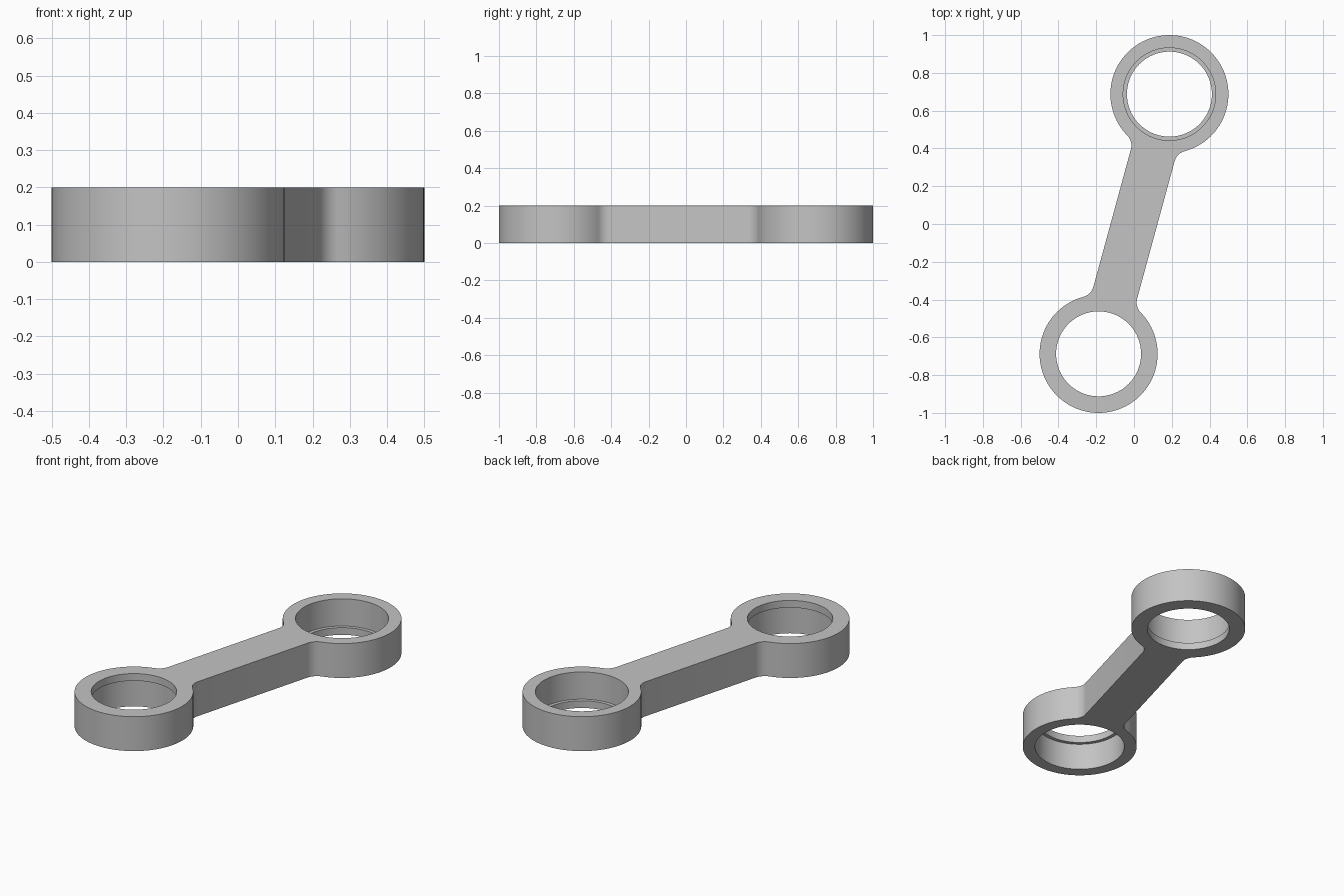
import bpy
import bmesh
from math import sin, cos, tau, atan2, sqrt
from mathutils import Vector, Matrix

cube = bpy.data.objects.get("Cube")
if cube:
    bpy.data.objects.remove(cube, do_unlink=True)

HEIGHT = 0.2
RING_R = 0.3125        # outer radius of each end ring
BORE_R = 0.245         # bearing seat
LIP_R = 0.225          # retaining lip
LIP_H = 0.042
ARM_HALF = 0.12        # half the arm width
FILLET = 0.075
END = Vector((0.1875, 0.6875, 0))
REACH = END.length
TURN = Matrix.Rotation(atan2(END.y, END.x), 4, "Z")

metal = bpy.data.materials.new("light_grey_metal")
metal.use_nodes = True
grey = (0.55, 0.55, 0.55, 1)
metal.diffuse_color = grey
metal.node_tree.nodes["Principled BSDF"].inputs["Base Color"].default_value = grey


def make_object(name, bm):
    bmesh.ops.recalc_face_normals(bm, faces=bm.faces)
    mesh = bpy.data.meshes.new(name)
    bm.to_mesh(mesh)
    bm.free()
    mesh.materials.append(metal)
    obj = bpy.data.objects.new(name, mesh)
    bpy.context.collection.objects.link(obj)
    return obj


def arc(cx, cy, r, start, stop, steps):
    angles = [start + (stop - start) * i / steps for i in range(steps + 1)]
    return [Vector((cx + r * cos(a), cy + r * sin(a), 0)) for a in angles]


def link_outline():
    """Half the outline along the local x axis, repeated by a half turn."""
    fy = ARM_HALF + FILLET
    back = sqrt((RING_R + FILLET) ** 2 - fy ** 2)
    fx = REACH - back
    touch = atan2(fy, -back)
    half = arc(fx, -fy, FILLET, tau / 4, tau / 2 - touch, 10)
    half += arc(REACH, 0, RING_R, -touch, touch, 84)[1:-1]
    half += arc(fx, fy, FILLET, touch - tau / 2, -tau / 4, 10)
    return half + [-p for p in half]


def bore_cutter(name, centre, flipped):
    """Stepped cutter turned from a profile: narrow at the lip, wide at the seat."""
    profile = [(LIP_R, -0.1), (LIP_R, LIP_H), (BORE_R, LIP_H), (BORE_R, HEIGHT + 0.1)]
    bm = bmesh.new()
    sides = 80
    rings = []
    for r, z in profile:
        z = HEIGHT - z if flipped else z
        circle = arc(centre.x, centre.y, r, 0, tau, sides)[:-1]
        rings.append([bm.verts.new(p + Vector((0, 0, z))) for p in circle])
    for low, high in zip(rings, rings[1:]):
        for i in range(sides):
            j = (i + 1) % sides
            bm.faces.new((low[i], low[j], high[j], high[i]))
    bm.faces.new(rings[0])
    bm.faces.new(rings[-1])
    obj = make_object(name, bm)
    obj.hide_render = True
    return obj


# Link body: two rings joined by a filleted arm
bm = bmesh.new()
base = bm.faces.new([bm.verts.new(TURN @ p) for p in link_outline()])
top = bmesh.ops.extrude_face_region(bm, geom=[base], use_keep_orig=True)
bmesh.ops.translate(bm, vec=(0, 0, HEIGHT),
                    verts=[v for v in top["geom"] if isinstance(v, bmesh.types.BMVert)])
link = make_object("connecting_link", bm)

# Bearing bores: the lips face opposite ways
bpy.context.view_layer.objects.active = link
link.select_set(True)
for name, centre, flipped in (("back_bore", END, False), ("front_bore", -END, True)):
    cutter = bore_cutter(name, centre, flipped)
    cut = link.modifiers.new(name, "BOOLEAN")
    cut.operation = "DIFFERENCE"
    cut.solver = "EXACT"
    cut.object = cutter
    bpy.ops.object.modifier_apply(modifier=cut.name)
    bpy.data.objects.remove(cutter, do_unlink=True)

bpy.ops.object.shade_smooth_by_angle()
